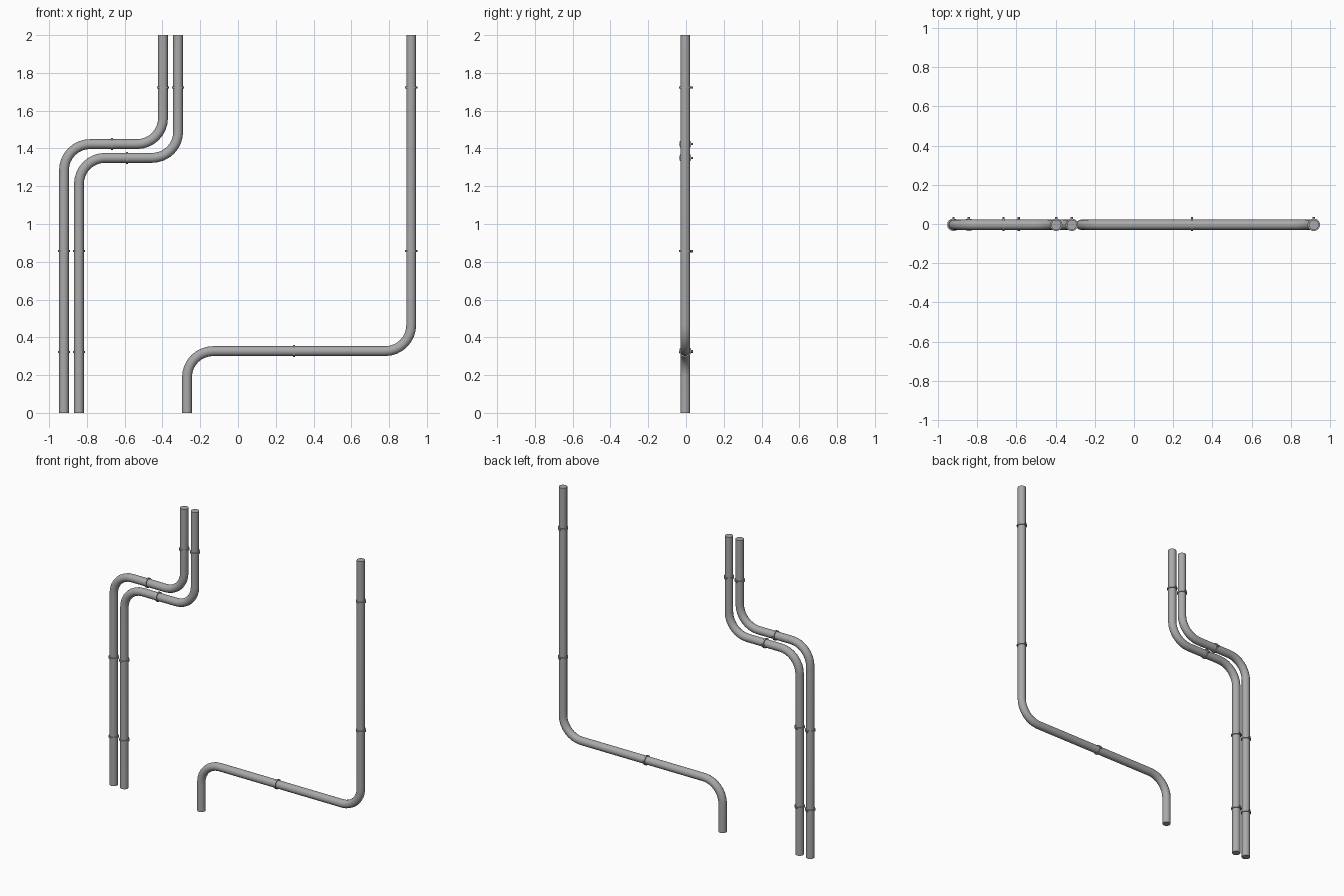
import bpy
from math import sin, cos, pi, radians
from mathutils import Vector

if "Cube" in bpy.data.objects:
    bpy.data.objects.remove(bpy.data.objects["Cube"], do_unlink=True)

PIPE_Y, PIPE_R, BEND_R = -0.004, 0.026, 0.138
RING_R, RING_W = 0.032, 0.011


def material(name, value):
    mat = bpy.data.materials.new(name)
    mat.use_nodes = True
    colour = (value, value, value, 1)
    mat.diffuse_color = colour
    mat.node_tree.nodes["Principled BSDF"].inputs["Base Color"].default_value = colour
    return mat


steel = material("pipe grey", 0.4)


def finish(obj, name):
    obj.name = name
    obj.data.materials.clear()
    obj.data.materials.append(steel)
    bpy.ops.object.shade_smooth_by_angle(angle=radians(40))


def rounded_path(corners, steps=8):
    """Replace each inner corner with a quarter-circle bend."""
    pts = [corners[0]]
    for a, b, c in zip(corners, corners[1:], corners[2:]):
        u, v = (a - b).normalized(), (c - b).normalized()
        centre = b + (u + v) * BEND_R
        for i in range(steps + 1):
            t = i / steps * pi / 2
            pts.append(centre - (v * cos(t) + u * sin(t)) * BEND_R)
    return pts + [corners[-1]]


def pipe(name, x_low, z_mid, x_high):
    corners = [Vector((x, PIPE_Y, z)) for x, z in
               ((x_low, 0), (x_low, z_mid), (x_high, z_mid), (x_high, 2))]
    pts = rounded_path(corners)
    curve = bpy.data.curves.new(name, "CURVE")
    curve.dimensions = "3D"
    curve.bevel_depth = PIPE_R
    curve.bevel_resolution = 6
    curve.use_fill_caps = True
    spline = curve.splines.new("POLY")
    spline.points.add(len(pts) - 1)
    for point, co in zip(spline.points, pts):
        point.co = (*co, 1)
    obj = bpy.data.objects.new(name, curve)
    bpy.context.collection.objects.link(obj)
    bpy.ops.object.select_all(action="DESELECT")
    obj.select_set(True)
    bpy.context.view_layer.objects.active = obj
    bpy.ops.object.convert(target="MESH")
    finish(bpy.context.object, name)


def clamp(name, x, z, along_x=False):
    """Band around the pipe with a small wall stub at the back."""
    turn = (0, pi / 2, 0) if along_x else (0, 0, 0)
    bpy.ops.mesh.primitive_cylinder_add(
        vertices=16, radius=RING_R, depth=RING_W, location=(x, PIPE_Y, z), rotation=turn)
    finish(bpy.context.object, name + "_band")
    bpy.ops.mesh.primitive_cylinder_add(
        vertices=8, radius=0.006, depth=0.015, location=(x, 0.0285, z),
        rotation=(pi / 2, 0, 0))
    finish(bpy.context.object, name + "_stub")


# name, lower x, height of the level run, upper x, clamp heights low / high, level clamp x
runs = (
    ("outer_pipe", -0.921, 1.423, -0.397, (0.323, 0.856), (1.723,), -0.666),
    ("inner_pipe", -0.842, 1.35, -0.317, (0.323, 0.856), (1.723,), -0.588),
    ("long_pipe", -0.27, 0.327, 0.917, (), (0.856, 1.723), 0.296),
)
for name, x_low, z_mid, x_high, low, high, x_level in runs:
    pipe(name, x_low, z_mid, x_high)
    spots = [(x_low, z, False) for z in low] + [(x_high, z, False) for z in high]
    spots.append((x_level, z_mid, True))
    for i, (x, z, along_x) in enumerate(spots, 1):
        clamp(f"{name}_clamp_{i}", x, z, along_x)
